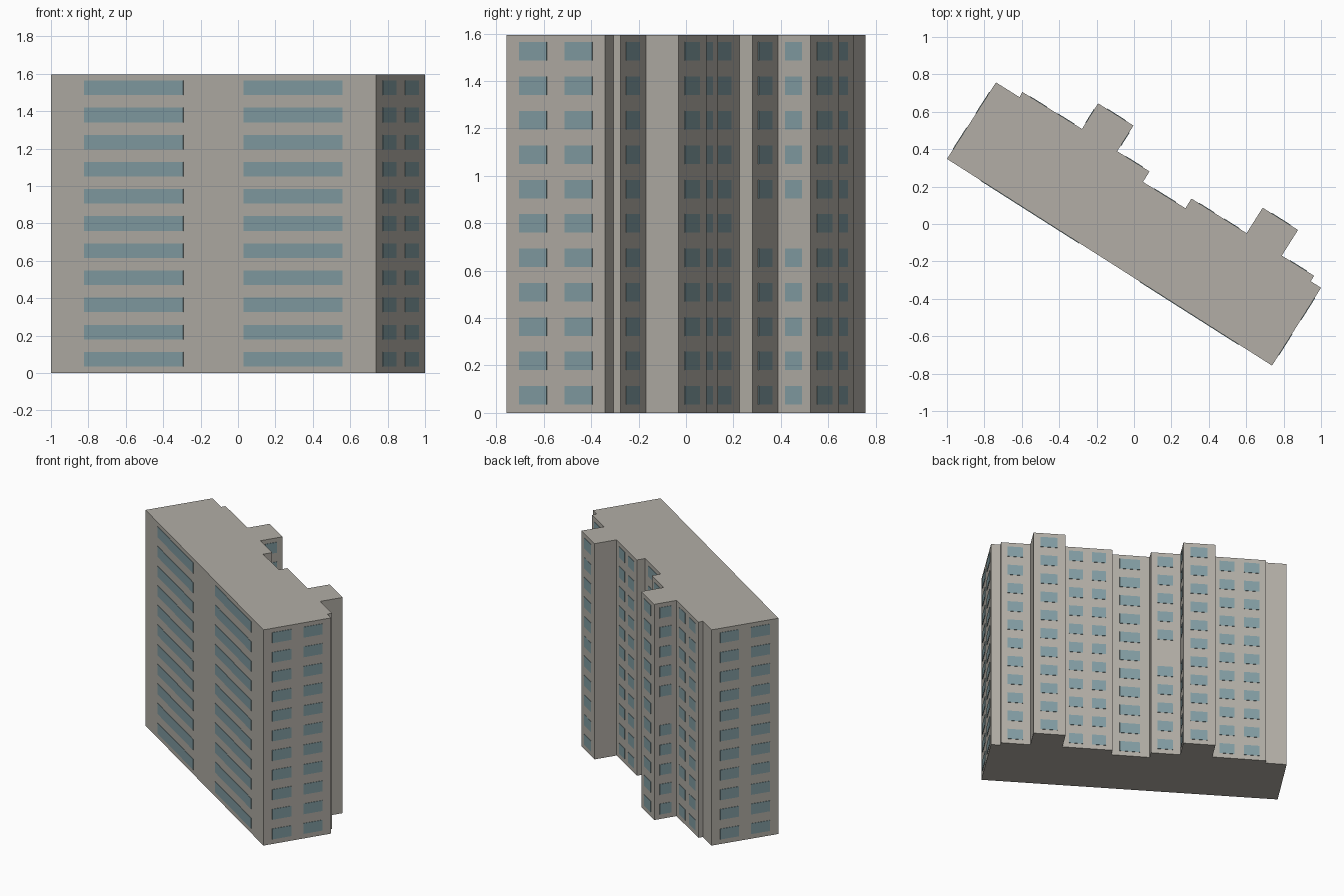
import bpy, bmesh
from mathutils import Vector

if "Cube" in bpy.data.objects:
    bpy.data.objects.remove(bpy.data.objects["Cube"])

HEIGHT = 1.595
FLOORS = 11
PITCH = 0.1451
SILL, HEAD = 0.035, 0.113     # window bottom and top on the lowest floor
PLATE = 0.003                 # how far the glass stands out


def material(name, rgb):
    m = bpy.data.materials.new(name)
    m.diffuse_color = (*rgb, 1)
    m.use_nodes = True
    m.node_tree.nodes["Principled BSDF"].inputs["Base Color"].default_value = m.diffuse_color
    return m


wall_mat = material("warm grey wall", (0.445, 0.423, 0.381))
glass_mat = material("blue grey glass", (0.223, 0.337, 0.366))

# Footprint corners, clockwise from the left end
plan = {
    "A": (-1.0, 0.348), "B": (-0.738, 0.757), "C": (-0.612, 0.678),
    "D": (-0.597, 0.706), "E": (-0.278, 0.508), "F": (-0.192, 0.645),
    "G": (-0.003, 0.526), "H": (-0.09, 0.389), "I": (0.083, 0.281),
    "J": (0.048, 0.225), "K": (0.275, 0.084), "L": (0.307, 0.136),
    "M": (0.602, -0.049), "N": (0.688, 0.087), "O": (0.877, -0.032),
    "P": (0.79, -0.169), "Q": (0.963, -0.277), "R": (0.945, -0.306),
    "S": (1.0, -0.341), "T": (0.738, -0.757),
}


def make_object(name, bm, mat):
    bmesh.ops.recalc_face_normals(bm, faces=bm.faces)
    mesh = bpy.data.meshes.new(name)
    bm.to_mesh(mesh)
    bm.free()
    mesh.materials.append(mat)
    obj = bpy.data.objects.new(name, mesh)
    bpy.context.collection.objects.link(obj)


# Building block: extruded footprint
bm = bmesh.new()
base = bm.faces.new([bm.verts.new((x, y, 0)) for x, y in plan.values()])
top = bmesh.ops.extrude_face_region(bm, geom=[base], use_keep_orig=True)
bmesh.ops.translate(bm, vec=(0, 0, HEIGHT),
                    verts=[v for v in top["geom"] if isinstance(v, bmesh.types.BMVert)])
make_object("building_block", bm, wall_mat)


def windows(name, start, end, spans, skip=()):
    """Stack window plates on the wall start-end; spans are fractions along it."""
    a, b = (Vector((*plan[k], 0)) for k in (start, end))
    along = b - a
    out = Vector((-along.y, along.x, 0)).normalized()   # outward for a clockwise plan
    bm = bmesh.new()
    for floor in range(FLOORS):
        if floor in skip:
            continue
        z0, z1 = SILL + floor * PITCH, HEAD + floor * PITCH
        for s0, s1 in spans:
            corners = [(s0, z0), (s1, z0), (s1, z1), (s0, z1)]
            rings = [[bm.verts.new(a + along * s + out * d + Vector((0, 0, z)))
                      for s, z in corners] for d in (-PLATE, PLATE)]
            for ring in rings:
                bm.faces.new(ring)
            for i in range(4):
                j = (i + 1) % 4
                bm.faces.new((rings[0][i], rings[0][j], rings[1][j], rings[1][i]))
    make_object(name, bm, glass_mat)


# Long front bands and paired end windows
windows("front_window_bands", "T", "A", [(0.103, 0.407), (0.593, 0.897)])
pair = [(0.13, 0.41), (0.59, 0.87)]
windows("left_end_windows", "A", "B", pair)
windows("right_end_windows", "S", "T", pair)

# Back walls with two windows per floor
windows("back_left_bay_windows", "D", "E", pair)
windows("back_right_bay_windows", "L", "M", pair)

# Back walls with one window per floor
single = [(0.25, 0.78)]
windows("left_tower_windows", "F", "G", single)
windows("right_tower_windows", "N", "O", single)
windows("back_middle_windows", "J", "K", single)
windows("back_end_windows", "P", "Q", single)
windows("back_inner_windows", "H", "I", single, skip=(5,))

# Sides of the left tower
windows("left_tower_right_side_windows", "G", "H", [(0.26, 0.78)], skip=(5,))
windows("left_tower_left_side_windows", "E", "F", [(0.24, 0.76)], skip=(5,))
